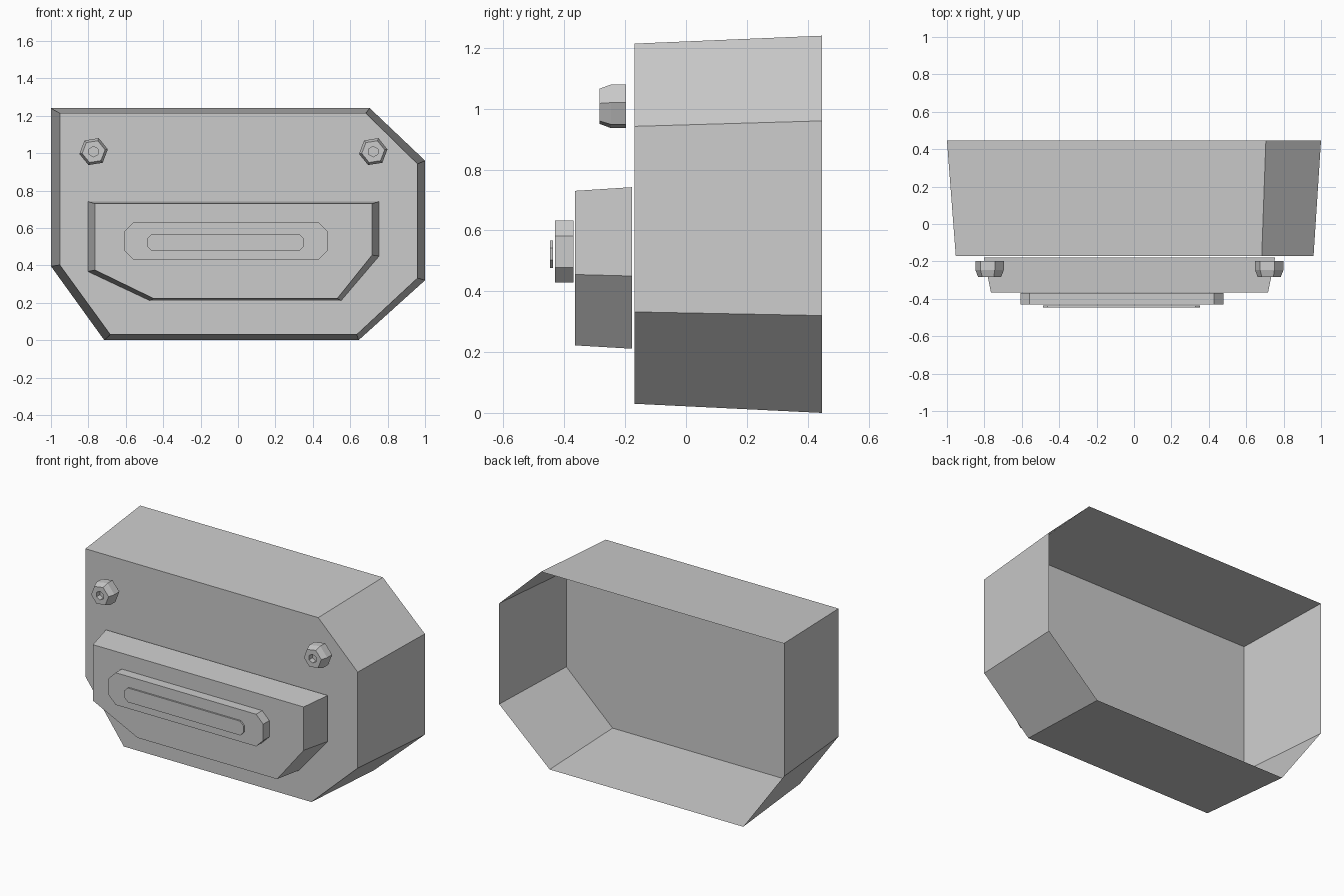
import bpy
import bmesh
from math import cos, sin, radians

if "Cube" in bpy.data.objects:
    bpy.data.objects.remove(bpy.data.objects["Cube"], do_unlink=True)

grey = bpy.data.materials.new("plain grey")
grey.use_nodes = True
colour = (0.6, 0.6, 0.6, 1)
grey.diffuse_color = colour
grey.node_tree.nodes["Principled BSDF"].inputs["Base Color"].default_value = colour


def shell(name, sections):
    """Join (y, outline) sections from back to front; close the front, leave the back open."""
    bm = bmesh.new()
    rings = [[bm.verts.new((x, y, z)) for x, z in outline] for y, outline in sections]
    for a, b in zip(rings, rings[1:]):
        n = len(a)
        for i in range(n):
            j = (i + 1) % n
            bm.faces.new((a[i], a[j], b[j], b[i]))
    bm.faces.new(rings[-1])
    mesh = bpy.data.meshes.new(name)
    bm.to_mesh(mesh)
    bm.free()
    mesh.materials.append(grey)
    obj = bpy.data.objects.new(name, mesh)
    bpy.context.collection.objects.link(obj)
    return obj


def chamfered(x0, x1, z0, z1, c):
    """Rectangle with cut corners, anticlockwise from the front."""
    return [(x0 + c, z0), (x1 - c, z0), (x1, z0 + c), (x1, z1 - c),
            (x1 - c, z1), (x0 + c, z1), (x0, z1 - c), (x0, z0 + c)]


def hexagon(x, z, r, turn=9):
    return [(x + r * cos(radians(turn + 60 * k)), z + r * sin(radians(turn + 60 * k)))
            for k in range(6)]


# Tapered housing, open at the back
housing_back = [(-.715, 0), (.645, 0), (1, .32), (1, .96),
                (.705, 1.24), (-1, 1.24), (-1, .395)]
housing_front = [(-.683, .03), (.635, .03), (.96, .332), (.96, .942),
                 (.683, 1.214), (-.953, 1.214), (-.953, .402)]
shell("housing", [(.447, housing_back), (-.17, housing_front)])

# Raised panel with slanted lower corners
panel_back = [(-.471, .211), (.551, .211), (.755, .45),
              (.755, .742), (-.803, .742), (-.803, .367)]
panel_front = [(-.45, .222), (.53, .222), (.717, .455),
               (.717, .73), (-.765, .73), (-.765, .375)]
shell("raised_panel", [(-.178, panel_back), (-.365, panel_front)])

# Stacked bars on the panel
bar = chamfered(-.608, .479, .428, .632, .05)
shell("outer_bar", [(-.37, bar), (-.431, bar)])
strip = chamfered(-.487, .353, .477, .567, .025)
shell("inner_bar", [(-.437, strip), (-.447, strip)])

# Hexagonal bolts with bevelled rim and socket
for side, x in (("right", -.772), ("left", .723)):
    z = 1.008
    shell(side + "_bolt", [(-.197, hexagon(x, z, .077)),
                           (-.246, hexagon(x, z, .077)),
                           (-.284, hexagon(x, z, .062)),
                           (-.284, hexagon(x, z, .028, 30)),
                           (-.25, hexagon(x, z, .028, 30))])
